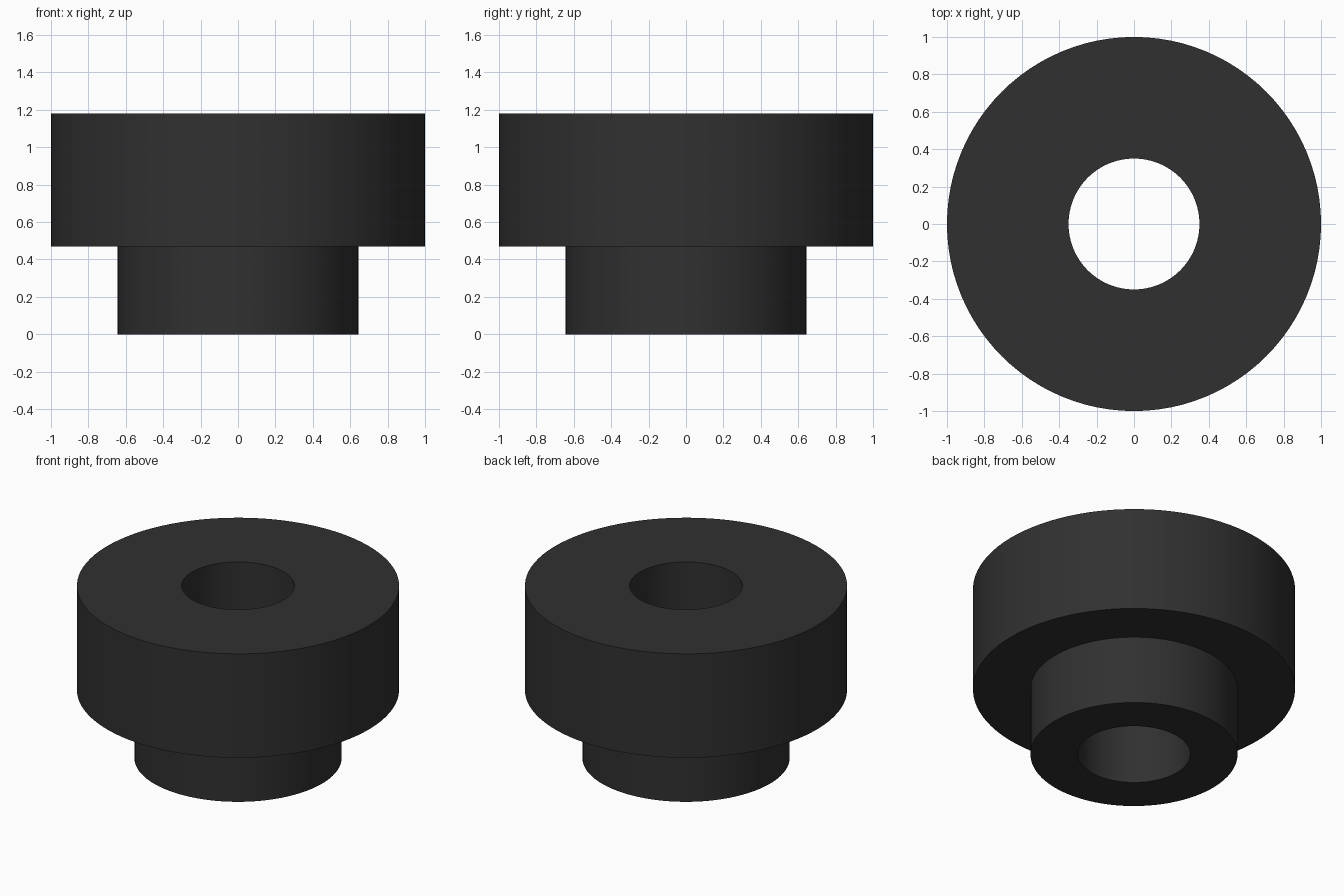
import bpy, bmesh, math

if "Cube" in bpy.data.objects:
    bpy.data.objects.remove(bpy.data.objects["Cube"])

SEGMENTS = 96
BORE, HUB, RIM = 0.35, 0.643, 1.0
STEP, TOP = 0.468, 1.18

# Closed cross-section (radius, height), turned around the z axis
profile = [(BORE, 0), (HUB, 0), (HUB, STEP), (RIM, STEP), (RIM, TOP), (BORE, TOP)]

rubber = bpy.data.materials.new("black rubber")
rubber.diffuse_color = (0.03, 0.03, 0.03, 1)
rubber.use_nodes = True
rubber.node_tree.nodes["Principled BSDF"].inputs["Base Color"].default_value = rubber.diffuse_color

bm = bmesh.new()
rings = []
for i in range(SEGMENTS):
    a = 2 * math.pi * i / SEGMENTS
    rings.append([bm.verts.new((r * math.cos(a), r * math.sin(a), z)) for r, z in profile])
for i, ring in enumerate(rings):
    nxt = rings[(i + 1) % SEGMENTS]
    for j in range(len(profile)):
        k = (j + 1) % len(profile)
        bm.faces.new((ring[j], nxt[j], nxt[k], ring[k]))
bmesh.ops.recalc_face_normals(bm, faces=bm.faces)

# Stepped bushing with a through bore
mesh = bpy.data.meshes.new("stepped_bushing")
bm.to_mesh(mesh)
bm.free()
mesh.materials.append(rubber)
bushing = bpy.data.objects.new("stepped_bushing", mesh)
bpy.context.collection.objects.link(bushing)
bpy.context.view_layer.objects.active = bushing
bushing.select_set(True)
bpy.ops.object.shade_smooth_by_angle(angle=math.radians(30))
